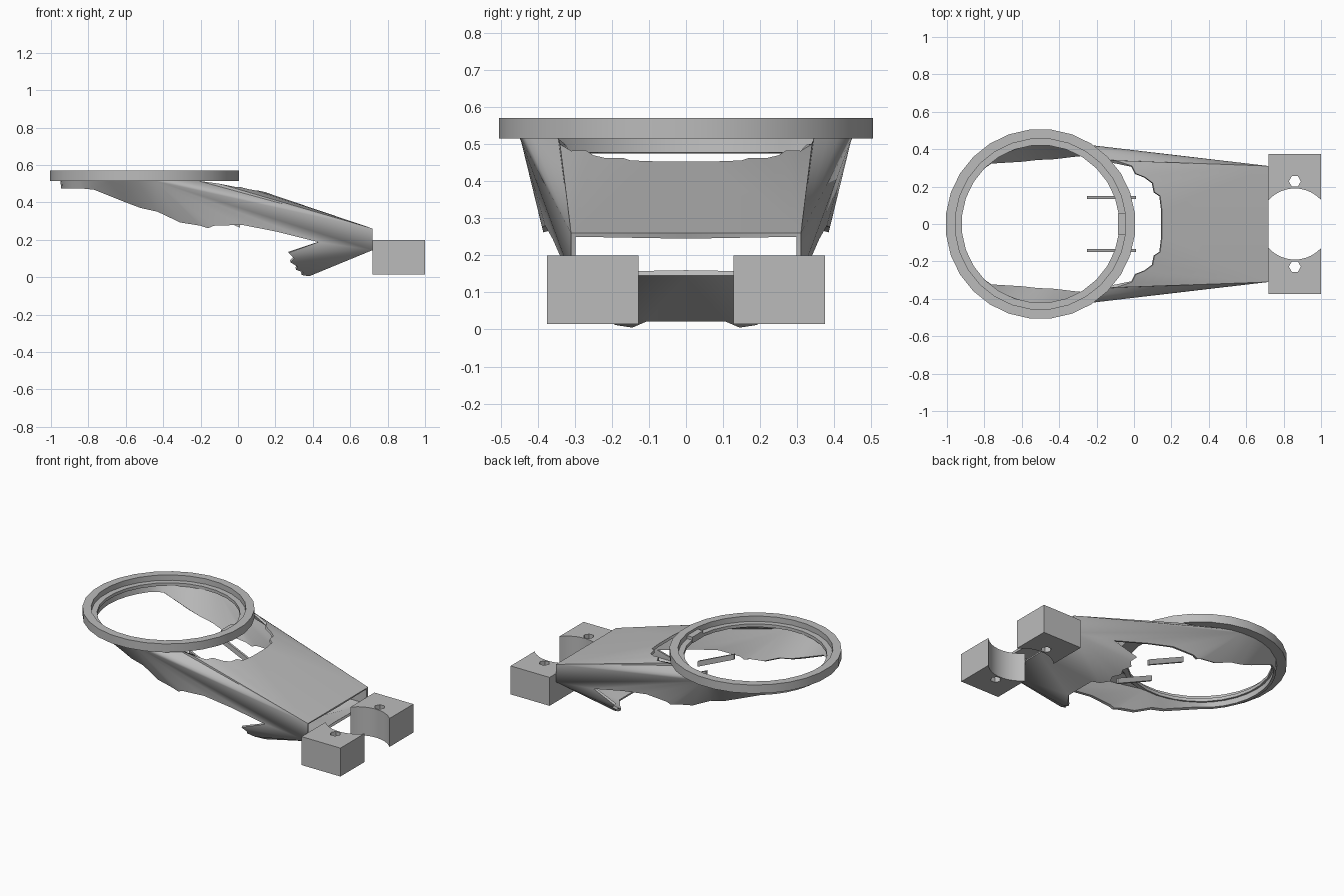
import bpy, bmesh, math
from mathutils import Vector

cube = bpy.data.objects.get("Cube")
if cube:
    bpy.data.objects.remove(cube, do_unlink=True)

grey = bpy.data.materials.new("plain_grey")
grey.use_nodes = True
colour = (0.5, 0.5, 0.5, 1)
grey.diffuse_color = colour
grey.node_tree.nodes["Principled BSDF"].inputs["Base Color"].default_value = colour

RING_X, SEGMENTS = -0.5, 28


def make_object(name, bm):
    mesh = bpy.data.meshes.new(name)
    bm.to_mesh(mesh)
    bm.free()
    mesh.materials.append(grey)
    obj = bpy.data.objects.new(name, mesh)
    bpy.context.collection.objects.link(obj)
    return obj


def activate(obj):
    bpy.ops.object.select_all(action="DESELECT")
    obj.select_set(True)
    bpy.context.view_layer.objects.active = obj


def finish(obj, angle=30):
    """Apply the modifiers, then smooth while keeping sharp edges."""
    activate(obj)
    for modifier in list(obj.modifiers):
        bpy.ops.object.modifier_apply(modifier=modifier.name)
    bpy.ops.object.shade_smooth_by_angle(angle=math.radians(angle))


def on_circle(degrees, radius, z):
    a = math.radians(degrees)
    return (RING_X + radius * math.cos(a), radius * math.sin(a), z)


def prism(name, outline, bottom, top):
    """Extrude an xy outline between two heights."""
    bm = bmesh.new()
    face = bm.faces.new([bm.verts.new((x, y, bottom)) for x, y in outline])
    raised = bmesh.ops.extrude_face_region(bm, geom=[face])["geom"]
    verts = [v for v in raised if isinstance(v, bmesh.types.BMVert)]
    bmesh.ops.translate(bm, verts=verts, vec=(0, 0, top - bottom))
    bmesh.ops.recalc_face_normals(bm, faces=bm.faces)
    return make_object(name, bm)


# Ring with an inner ledge, lathed from a closed profile
profile = [(0.508, 0.515), (0.508, 0.57), (0.457, 0.57),
           (0.457, 0.535), (0.422, 0.535), (0.422, 0.515)]
bm = bmesh.new()
loops = []
for i in range(SEGMENTS):
    angle = (i + 0.5) * 360 / SEGMENTS
    loops.append([bm.verts.new(on_circle(angle, r, z)) for r, z in profile])
for i, loop in enumerate(loops):
    after = loops[(i + 1) % SEGMENTS]
    for j in range(len(profile)):
        k = (j + 1) % len(profile)
        bm.faces.new((loop[j], after[j], after[k], loop[k]))
bmesh.ops.recalc_face_normals(bm, faces=bm.faces)
finish(make_object("mounting_ring", bm))

# Small key on the inside of the ring
finish(prism("ring_key", [(-0.085, -0.055), (-0.04, -0.055),
                          (-0.04, 0.055), (-0.085, 0.055)], 0.515, 0.555))

# Duct shell: one half, made of fans from the outlet corners to the ring
bm = bmesh.new()
cache = {}


def vert(p):
    key = tuple(round(c, 4) for c in p)
    if key not in cache:
        cache[key] = bm.verts.new(key)
    return cache[key]


def face(*points):
    bm.faces.new([vert(p) for p in points])


upper, lower = (0.72, 0.31, 0.26), (0.72, 0.31, 0.145)
tangent = on_circle(83, 0.45, 0.515)


def centre(p):
    return (p[0], 0, p[2])


# Top panel with its ragged opening
opening = [(0.15, 0.07, 0.453), (0.14, 0.15, 0.456), (0.11, 0.17, 0.463),
           (0.1, 0.22, 0.463), (0.06, 0.25, 0.47), (0.01, 0.27, 0.483),
           (-0.01, 0.31, 0.482), (-0.1, 0.34, 0.5)]
opening += [on_circle(a, 0.45, 0.515) for a in (50, 58, 66, 74)] + [tangent]
face(upper, opening[0], centre(opening[0]), centre(upper))
for p, q in zip(opening, opening[1:]):
    face(upper, q, p)

# Side wall and its ragged lower edge
face(tangent, upper, lower)
edge = [lower, (0.43, 0.335, 0.188), (0.2, 0.36, 0.245), (0.02, 0.38, 0.28),
        (-0.13, 0.388, 0.275), (-0.16, 0.385, 0.262), (-0.2, 0.385, 0.275),
        (-0.31, 0.375, 0.293)]
for p, q in zip(edge, edge[1:]):
    face(tangent, p, q)

# Wall under the ring, thinning to a narrow lip at the far end
rim = [tangent] + [on_circle(a, 0.45, 0.515) for a in (95, 105, 115, 130)]
hem = [edge[-1], (-0.43, 0.36, 0.35), (-0.52, 0.355, 0.37),
       (-0.6, 0.345, 0.4), (-0.77, 0.335, 0.468)]
for a in (140, 150, 160, 170, 180):
    rim.append(on_circle(a, 0.45, 0.515))
    hem.append(on_circle(a, 0.445, 0.475))
for i in range(len(rim) - 1):
    face(rim[i], hem[i], hem[i + 1], rim[i + 1])

# Flared bottom lip with a toothed edge
lip = [edge[1], (0.27, 0.35, 0.13), (0.3, 0.33, 0.1), (0.28, 0.31, 0.08),
       (0.32, 0.28, 0.055), (0.31, 0.25, 0.04), (0.35, 0.22, 0.025),
       (0.34, 0.19, 0.012), (0.38, 0.145, 0.005), (0.41, 0.105, 0.022)]
for p, q in zip(lip, lip[1:]):
    face(p, lower, q)
face(lip[-1], lower, centre(lower), centre(lip[-1]))

shell = make_object("duct_shell", bm)
mirror = shell.modifiers.new("mirror", "MIRROR")
mirror.use_axis = (False, True, False)
wall = shell.modifiers.new("wall", "SOLIDIFY")
wall.thickness = 0.016
wall.offset = -1
finish(shell)

# Clamp blocks with a round recess and a hexagonal bolt hole each
CLAMP_X, RECESS = 0.86, 0.19
half_angle = math.acos((1 - CLAMP_X) / RECESS)
for side, label in ((1, "left"), (-1, "right")):
    outline = [(0.72, 0.375 * side), (1.0, 0.375 * side)]
    for i in range(15):
        a = half_angle + (math.pi - 2 * half_angle) * i / 14
        outline.append((CLAMP_X + RECESS * math.cos(a),
                        RECESS * math.sin(a) * side))
    block = prism("clamp_block_" + label, outline, 0.015, 0.2)
    hexagon = [(CLAMP_X + 0.032 * math.cos(i * math.pi / 3),
                0.228 * side + 0.032 * math.sin(i * math.pi / 3))
               for i in range(6)]
    cutter = prism("hole_cutter", hexagon, -0.1, 0.4)
    cutter.hide_render = True
    cut = block.modifiers.new("hole", "BOOLEAN")
    cut.object = cutter
    cut.operation = "DIFFERENCE"
    cut.solver = "EXACT"
    finish(block)
    bpy.data.objects.remove(cutter, do_unlink=True)

    # Slim sloping vane inside the duct
    bm = bmesh.new()
    corners = [(0.01, 0.265), (0.01, 0.3), (-0.25, 0.415), (-0.25, 0.38)]
    flat = bm.faces.new([bm.verts.new((x, 0.135 * side, z)) for x, z in corners])
    grown = bmesh.ops.extrude_face_region(bm, geom=[flat])["geom"]
    moved = [v for v in grown if isinstance(v, bmesh.types.BMVert)]
    bmesh.ops.translate(bm, verts=moved, vec=Vector((0, 0.014 * side, 0)))
    bmesh.ops.recalc_face_normals(bm, faces=bm.faces)
    finish(make_object("vane_" + label, bm))
